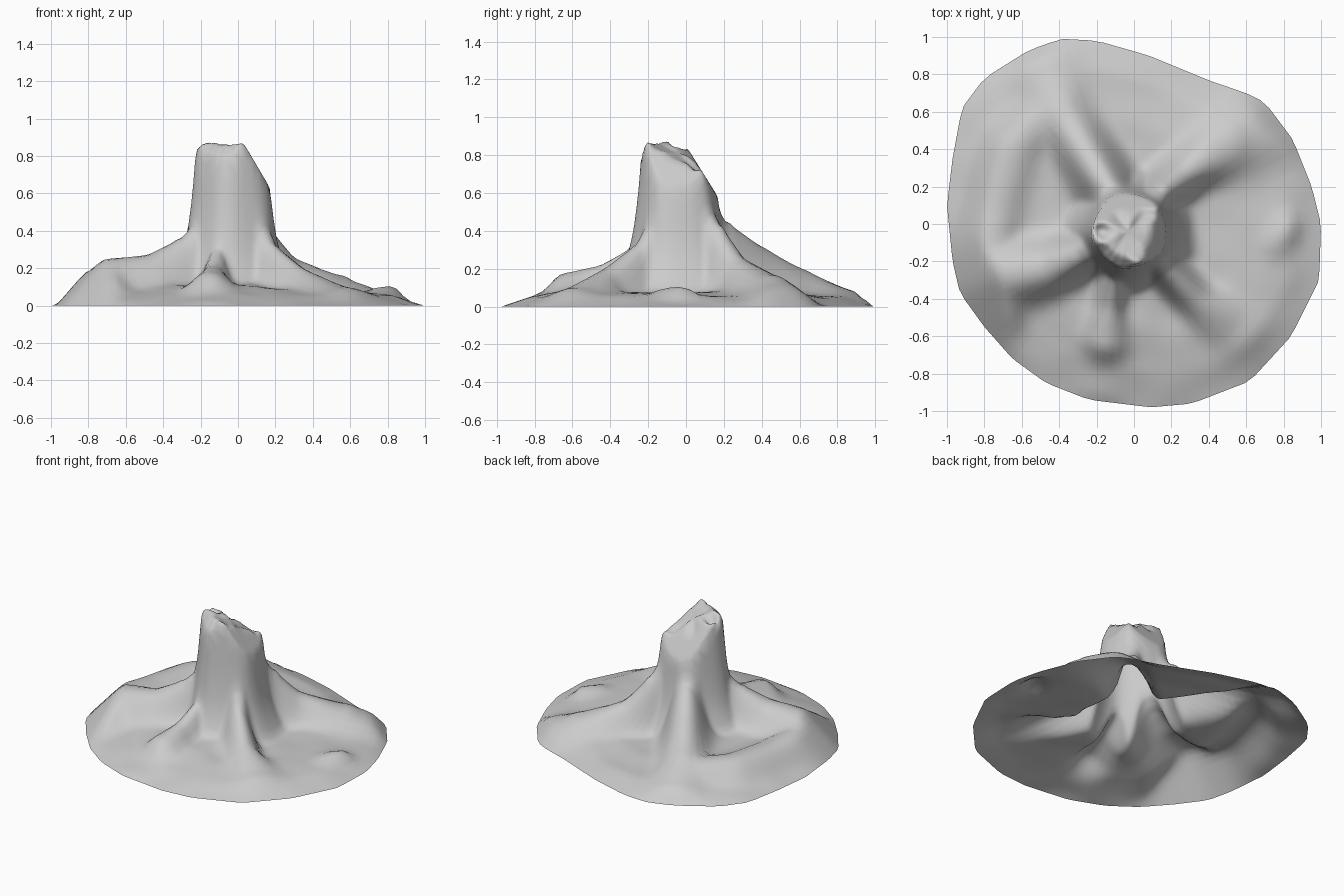
import bpy, bmesh, math
from mathutils import Vector, noise

if "Cube" in bpy.data.objects:
    bpy.data.objects.remove(bpy.data.objects["Cube"])

CX, CY = -0.03, -0.04          # trunk axis

# Ground outline, counter-clockwise from +x
OUTLINE = [(1, 0), (0.99, -0.3), (0.84, -0.6), (0.62, -0.84), (0.31, -0.96), (0.09, -0.98),
           (-0.24, -0.94), (-0.47, -0.85), (-0.65, -0.72), (-0.8, -0.55), (-0.93, -0.37),
           (-0.97, -0.2), (-1, 0.1), (-0.97, 0.35), (-0.92, 0.62), (-0.8, 0.78),
           (-0.56, 0.93), (-0.39, 0.99), (-0.2, 0.98), (0.08, 0.9), (0.42, 0.76),
           (0.6, 0.7), (0.7, 0.65), (0.85, 0.45), (0.95, 0.2)]

# Root and ridge paths: (x, y, height, half width)
RIDGES = [
    [(-.07, .06, .68, .13), (-.14, .2, .45, .13), (-.27, .4, .31, .13), (-.38, .58, .21, .13), (-.48, .82, .1, .16)],
    [(.06, .06, .64, .11), (.15, .17, .43, .1), (.28, .28, .26, .11), (.5, .43, .17, .16), (.75, .52, .08, .18)],
    [(.08, -.12, .58, .1), (.18, -.25, .33, .09), (.34, -.42, .2, .09), (.55, -.57, .1, .14)],
    [(-.08, -.18, .55, .09), (-.11, -.3, .3, .075), (-.13, -.45, .22, .07), (-.15, -.62, .18, .11)],
    [(-.16, -.1, .5, .11), (-.3, -.17, .36, .11), (-.48, -.24, .27, .14), (-.7, -.27, .25, .18), (-.76, -.45, .18, .16)],
    [(-.78, -.2, .2, .14), (-.73, .1, .17, .13), (-.65, .4, .17, .13), (-.5, .56, .17, .12)],
    [(.76, -.1, .1, .07), (.82, -.02, .11, .06)],
]
TRUNK = [(0, 1.2), (.17, .95), (.193, .8), (.207, .6), (.232, .4), (.26, .28), (.3, .18), (.36, .08), (.5, 0), (2, 0)]
GROUND_FRONT = [(0, .14), (.3, .12), (.55, .105), (.8, .062), (1, 0), (2, 0)]
GROUND_BACK = [(0, .08), (.3, .07), (.6, .075), (.85, .055), (1, 0), (2, 0)]


def interp(table, v):
    for (a, p), (b, q) in zip(table, table[1:]):
        if v <= b:
            return p + (q - p) * (v - a) / (b - a)
    return table[-1][1]


def outline_radius(ang):
    d = Vector((math.cos(ang), math.sin(ang)))
    o = Vector((CX, CY))
    for i, p in enumerate(OUTLINE):
        a = Vector(p) - o
        e = Vector(OUTLINE[(i + 1) % len(OUTLINE)]) - o - a
        den = d.cross(e)
        if abs(den) > 1e-9:
            t, s = a.cross(e) / den, a.cross(d) / den
            if t > 0 and -1e-6 <= s <= 1 + 1e-6:
                return t
    return 0.95


def ridge_height(x, y, base, path):
    best = base
    p = Vector((x, y))
    for a, b in zip(path, path[1:]):
        A, B = Vector(a[:2]), Vector(b[:2])
        t = max(0, min(1, (p - A).dot(B - A) / (B - A).length_squared))
        d = (p - A.lerp(B, t)).length
        h = a[2] + (b[2] - a[2]) * t
        w = a[3] + (b[3] - a[3]) * t
        best = max(best, base + (h - base) * math.exp(-(d / w) ** 2.8))
    return best


def height(x, y, r, R, ang):
    n = noise.noise(Vector((x * 5, y * 5, 3)))
    # Ground lies lower on the right and back
    back = max(0, min(1, 0.5 + 1.5 * math.cos(ang - math.radians(35))))
    base = interp(GROUND_FRONT, r / R) * (1 - back) + interp(GROUND_BACK, r / R) * back + 0.012 * n
    # Sloping broken top, worn away at the back and right
    cap = 0.80 - 0.25 * (x + .03) - 0.42 * (y + .03)
    cap += 0.06 * noise.noise(Vector((x * 12, y * 12, 1)))
    worn = min(0.92 - 1.7 * x, 0.85 - 1.6 * y)
    trunk = min(interp(TRUNK, r * (1 + 0.03 * math.sin(5 * ang + 1))), max(worn, 0.3))
    z = max(base, trunk)
    for path in RIDGES:
        z = max(z, ridge_height(x, y, base, path))
    return max(0, min(z, cap, 1.1 * (R - r)))


# Stump with roots: one open sheet built from polar rings
SEG = 96
radii = [.05, .09, .12, .14, .155, .17, .18, .19, .2, .21, .22, .235, .25, .265, .28, .3, .325, .35]
bm = bmesh.new()
centre = bm.verts.new((CX, CY, height(CX, CY, 0, 1, 0)))
rings = []
for k in range(len(radii) + 18):
    ring = []
    for i in range(SEG):
        ang = 2 * math.pi * i / SEG
        R = outline_radius(ang)
        if k < len(radii):
            r = radii[k]
        else:
            r = .35 + (R - .35) * (k - len(radii) + 1) / 18
        x, y = CX + r * math.cos(ang), CY + r * math.sin(ang)
        ring.append(bm.verts.new((x, y, height(x, y, r, R, ang))))
    rings.append(ring)
for i in range(SEG):
    j = (i + 1) % SEG
    bm.faces.new((centre, rings[0][i], rings[0][j]))
    for a, b in zip(rings, rings[1:]):
        bm.faces.new((a[i], b[i], b[j], a[j]))
# Soften creases between roots and ground
inner = [v for v in bm.verts if not v.is_boundary]
bmesh.ops.smooth_vert(bm, verts=inner, factor=0.4, use_axis_x=True, use_axis_y=True, use_axis_z=True)
mesh = bpy.data.meshes.new("tree_stump")
bm.to_mesh(mesh)
bm.free()
stump = bpy.data.objects.new("tree_stump", mesh)
bpy.context.collection.objects.link(stump)
for p in mesh.polygons:
    p.use_smooth = True
